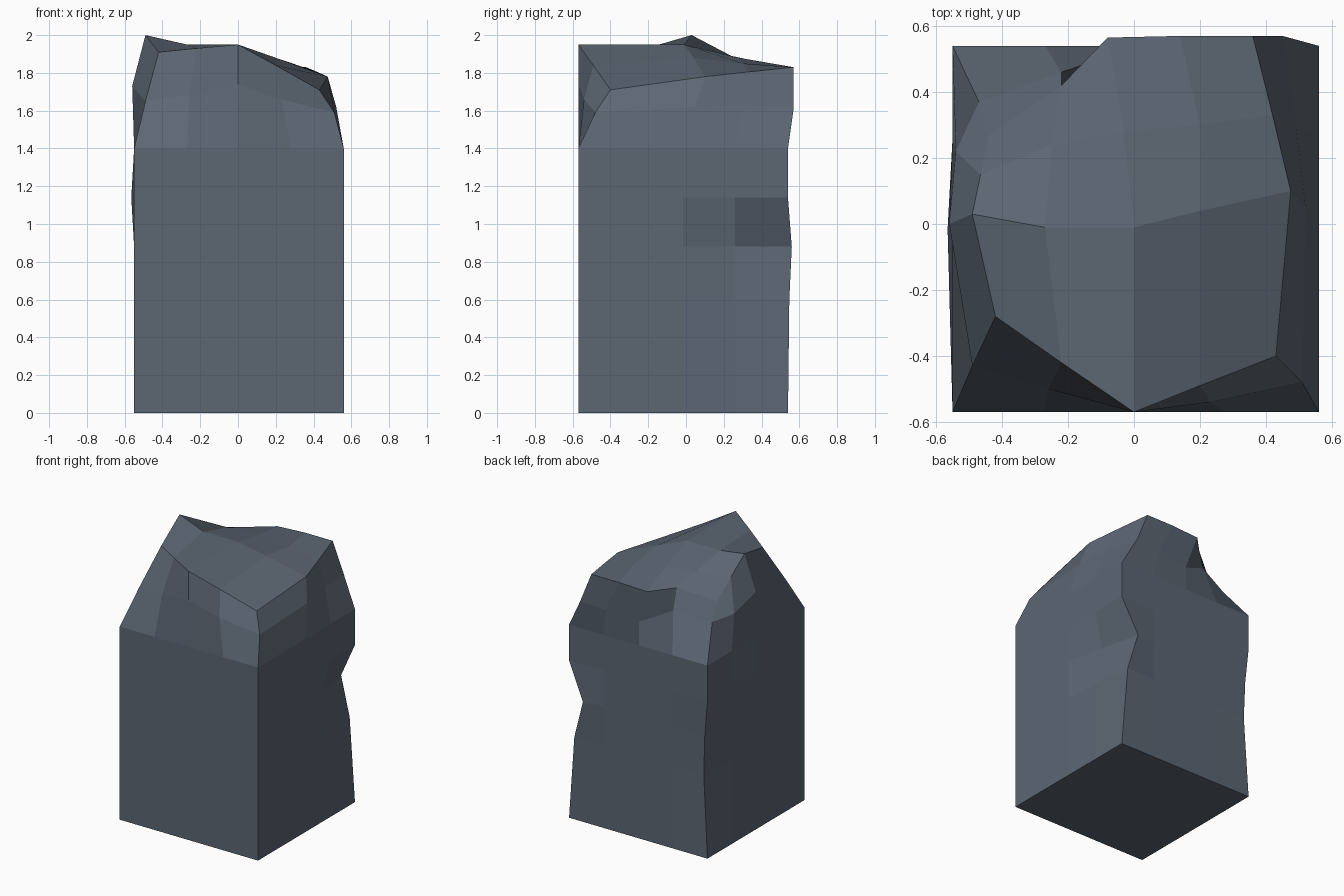
import bpy, bmesh

stone = bpy.data.materials.new("slate grey")
stone.diffuse_color = (0.107, 0.133, 0.171, 1)

# Column and row positions of the square shaft
XS = [-0.55, -0.27, 0.0, 0.28, 0.56]
YS = [-0.57, -0.015, 0.26, 0.54]
NX, NY = len(XS), len(YS)

# Perimeter walk (column, row), starting at the front left corner
ring = ([(i, 0) for i in range(NX)] + [(NX - 1, j) for j in range(1, NY)]
        + [(i, NY - 1) for i in range(NX - 2, -1, -1)]
        + [(0, j) for j in range(NY - 2, 0, -1)])

# Worn dents in the shaft: (height, column, row) -> x, y shift
dents = {(0.88, 4, 3): (-0.125, 0.02), (0.88, 4, 2): (-0.062, 0),
         (0.6, 4, 3): (-0.047, 0.007), (0.6, 4, 2): (-0.022, 0),
         (0.88, 0, 3): (0.025, -0.005), (0.6, 0, 3): (0.035, -0.008),
         (1.14, 0, 1): (-0.015, 0)}

# Chipped shoulder, in perimeter order
shoulder = [(-0.49, -0.43, 1.65), (-0.26, -0.50, 1.68), (0, -0.57, 1.74),
            (0.23, -0.54, 1.66), (0.51, -0.48, 1.59), (0.52, 0.05, 1.62),
            (0.49, 0.30, 1.63), (0.45, 0.57, 1.61), (0.25, 0.565, 1.60),
            (0, 0.54, 1.57), (-0.22, 0.46, 1.68), (-0.47, 0.37, 1.63),
            (-0.54, 0.22, 1.65), (-0.56, 0, 1.73)]

# Broken crown, rows from front to back
crown = [[(-0.42, -0.28, 1.91), (-0.22, -0.42, 1.93), (0, -0.57, 1.95),
          (0.2, -0.49, 1.84), (0.43, -0.40, 1.71)],
         [(-0.49, 0.03, 2.0), (-0.27, -0.01, 1.95), (0, -0.01, 1.95),
          (0.2, 0.04, 1.88), (0.475, 0.10, 1.78)],
         [(-0.465, 0.15, 1.87), (-0.25, 0.24, 1.89), (-0.03, 0.28, 1.88),
          (0.2, 0.30, 1.85), (0.42, 0.33, 1.805)],
         [(-0.44, 0.27, 1.735), (-0.22, 0.42, 1.83), (-0.08, 0.565, 1.82),
          (0.14, 0.57, 1.83), (0.36, 0.57, 1.83)]]

bm = bmesh.new()
loops = []
for z in (0, 0.6, 0.88, 1.14, 1.4):
    row = []
    for i, j in ring:
        dx, dy = dents.get((z, i, j), (0, 0))
        row.append(bm.verts.new((XS[i] + dx, YS[j] + dy, z)))
    loops.append(row)
loops.append([bm.verts.new(p) for p in shoulder])
top = [[bm.verts.new(p) for p in row] for row in crown]
loops.append([top[j][i] for i, j in ring])

# Side walls
n = len(ring)
for a, b in zip(loops, loops[1:]):
    for k in range(n):
        m = (k + 1) % n
        bm.faces.new((a[k], a[m], b[m], b[k]))
# Crown and base
for j in range(NY - 1):
    for i in range(NX - 1):
        bm.faces.new((top[j][i], top[j][i + 1], top[j + 1][i + 1], top[j + 1][i]))
bm.faces.new(loops[0][::-1])
bmesh.ops.recalc_face_normals(bm, faces=bm.faces)

mesh = bpy.data.meshes.new("stone_pillar")
bm.to_mesh(mesh)
bm.free()
mesh.materials.append(stone)
pillar = bpy.data.objects.new("stone_pillar", mesh)
bpy.context.collection.objects.link(pillar)
